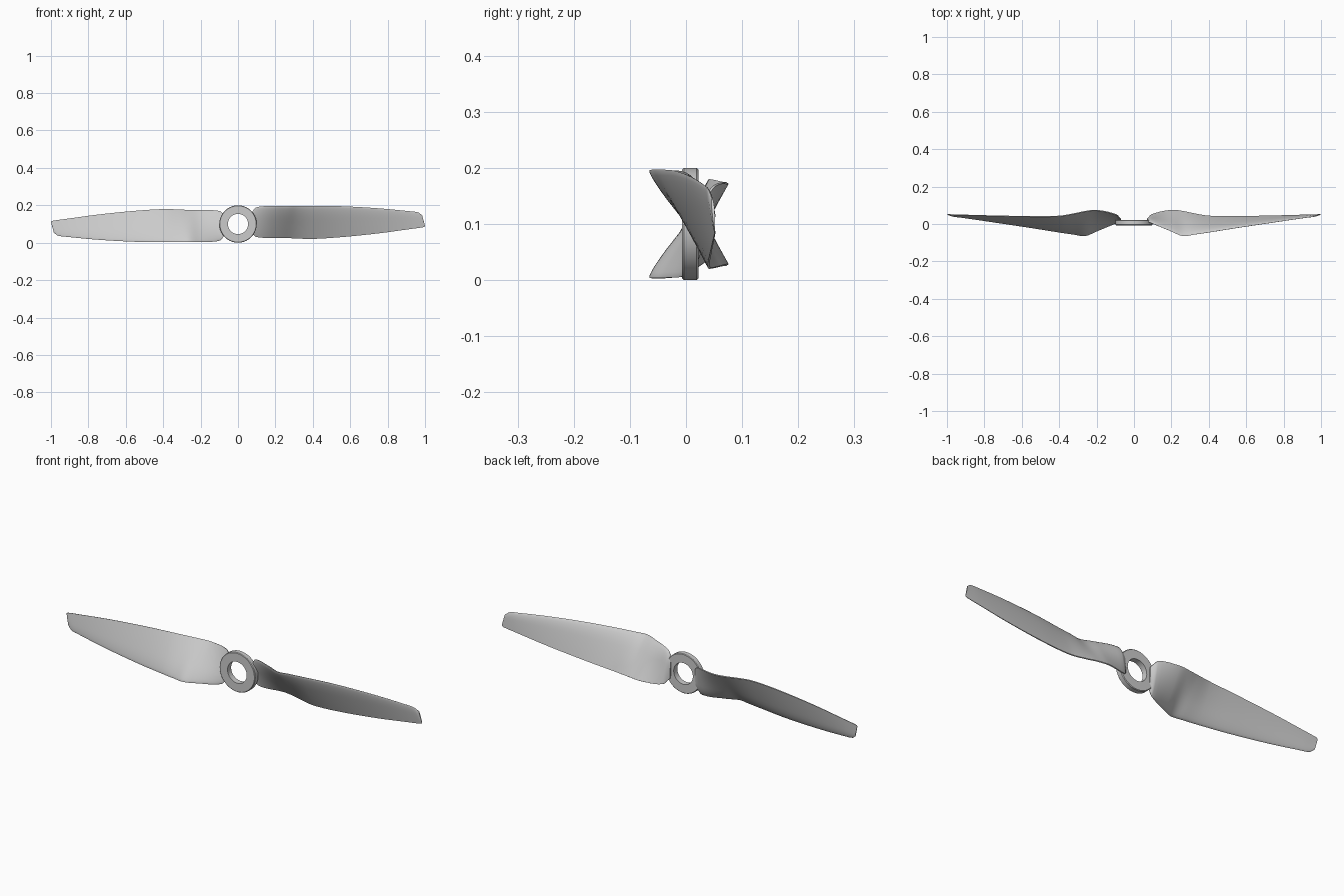
import bpy, bmesh, math
from mathutils import Vector, Matrix

if "Cube" in bpy.data.objects:
    bpy.data.objects.remove(bpy.data.objects["Cube"])

CENTRE = Vector((0, 0, 0.1))

# Blade stations: leading edge xyz, trailing edge xyz, thickness
STATIONS = [
    (.070, .012, .155, .070, .026, .060, .014),
    (.095, .004, .188, .095, .050, .032, .018),
    (.200, -.040, .196, .200, .073, .027, .020),
    (.262, -.065, .196, .262, .067, .026, .020),
    (.320, -.057, .197, .320, .055, .023, .019),
    (.400, -.045, .197, .400, .042, .021, .018),
    (.550, -.021, .195, .550, .040, .030, .016),
    (.750, .009, .184, .750, .044, .050, .012),
    (.920, .034, .168, .920, .049, .073, .009),
    (.965, .040, .161, .990, .051, .083, .008),
    (.985, .046, .146, 1.00, .051, .088, .005),
]


def smooth_stations(rows, steps):
    """Cubic interpolation with slopes taken from each station's neighbours."""
    n = len(rows)
    mid = lambda r: (r[0] + r[3]) / 2
    slopes = []
    for i in range(n):
        a, b = rows[max(i - 1, 0)], rows[min(i + 1, n - 1)]
        slopes.append([(q - p) / (mid(b) - mid(a)) for p, q in zip(a, b)])
    out = []
    for i in range(n - 1):
        h = mid(rows[i + 1]) - mid(rows[i])
        for k in range(steps):
            t = k / steps
            h00, h10 = 2*t**3 - 3*t*t + 1, t**3 - 2*t*t + t
            h01, h11 = 3*t*t - 2*t**3, t**3 - t*t
            out.append([h00*p + h10*h*m + h01*q + h11*h*w for p, q, m, w in
                        zip(rows[i], rows[i + 1], slopes[i], slopes[i + 1])])
    return out + [list(rows[-1])]


def section(row, n=14):
    """Closed aerofoil loop: nearly flat front, rounded back."""
    le, te, thick = Vector(row[0:3]), Vector(row[3:6]), row[6]
    chord = te - le
    normal = Vector((0, -chord.z, chord.y)).normalized()   # points to +y
    s_values = [(1 - math.cos(math.pi * i / n)) / 2 for i in range(n + 1)]

    def half(s):
        round_le = math.sqrt(max(0, 1 - (1 - min(s / .3, 1)) ** 2))
        return round_le * (1 - .75 * max(0, (s - .3) / .7) ** 1.3)

    back = [le + chord*s + normal*thick*.65*half(s) for s in s_values]
    front = [le + chord*s - normal*thick*.35*half(s) for s in s_values[1:]]
    return back + front[::-1]


def finish(name, bm, angle):
    bmesh.ops.recalc_face_normals(bm, faces=bm.faces)
    mesh = bpy.data.meshes.new(name)
    bm.to_mesh(mesh)
    bm.free()
    obj = bpy.data.objects.new(name, mesh)
    bpy.context.collection.objects.link(obj)
    bpy.ops.object.select_all(action='DESELECT')
    obj.select_set(True)
    bpy.context.view_layer.objects.active = obj
    bpy.ops.object.shade_smooth_by_angle(angle=math.radians(angle))
    return obj


def blade(name, turn):
    bm = bmesh.new()
    spin = (Matrix.Translation(CENTRE) @ Matrix.Rotation(turn, 4, 'Y')
            @ Matrix.Translation(-CENTRE))
    loops = [[bm.verts.new(spin @ p) for p in section(r)]
             for r in smooth_stations(STATIONS, 5)]
    for a, b in zip(loops, loops[1:]):
        for i in range(len(a)):
            j = (i + 1) % len(a)
            bm.faces.new((a[i], a[j], b[j], b[i]))
    bm.faces.new(loops[0])
    bm.faces.new(loops[-1])
    return finish(name, bm, 40)


def ring(name, profile, sides=64):
    """Lathe a closed (radius, y) profile around the y axis."""
    bm = bmesh.new()
    loops = []
    for k in range(sides):
        a = 2 * math.pi * k / sides
        loops.append([bm.verts.new(CENTRE + Vector((r*math.cos(a), y, r*math.sin(a))))
                      for r, y in profile])
    for k in range(sides):
        a, b = loops[k], loops[(k + 1) % sides]
        for i in range(len(a)):
            j = (i + 1) % len(a)
            bm.faces.new((a[i], a[j], b[j], b[i]))
    return finish(name, bm, 30)


# Hub ring with slightly chamfered outer rim
ring("hub", [(.054, -.007), (.097, -.007), (.1, -.004), (.1, .019), (.097, .022), (.054, .022)])

# Two twisted blades, half a turn apart
blade("right_blade", 0)
blade("left_blade", math.pi)
